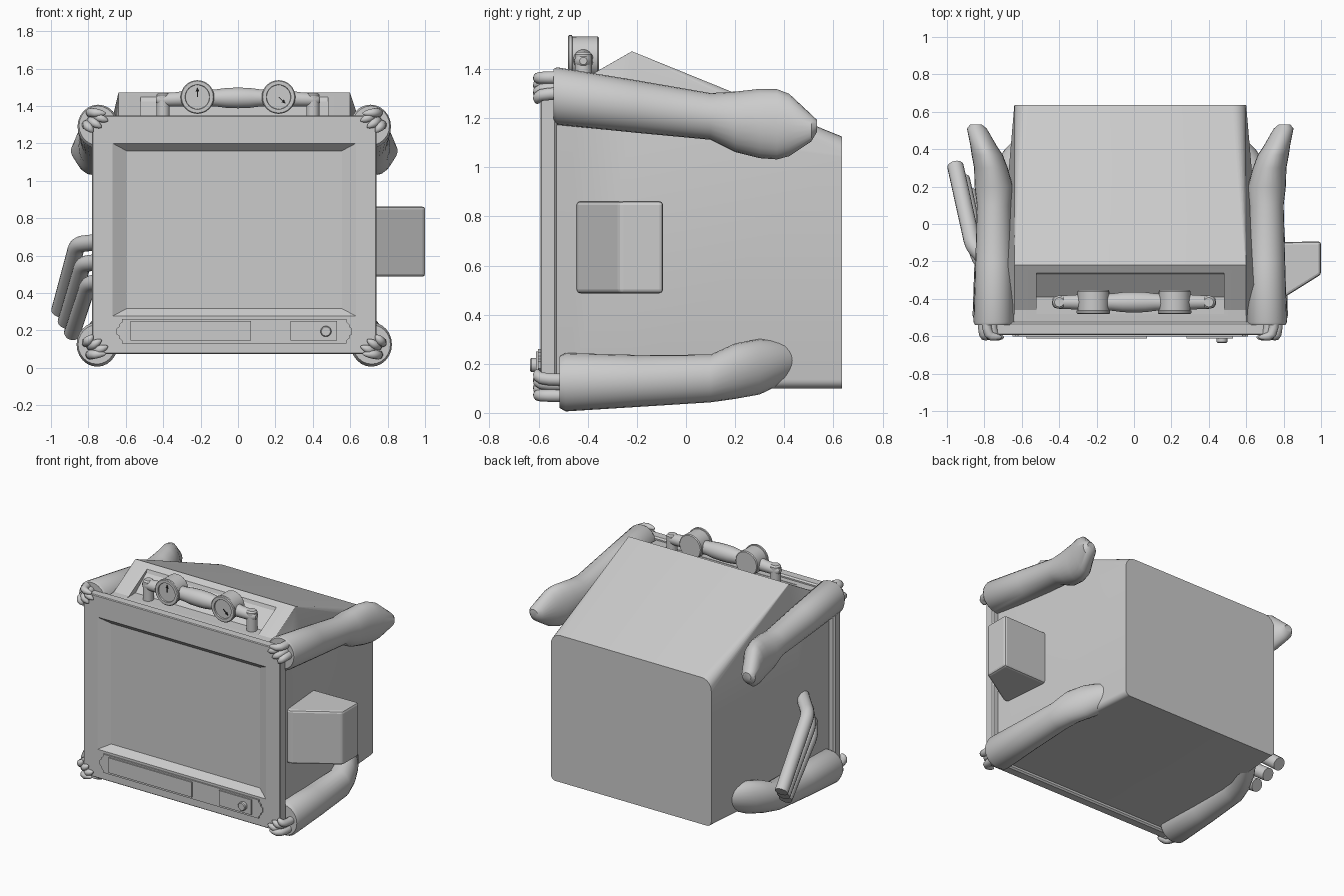
import bpy, bmesh
from math import sin, cos, pi, radians
from mathutils import Vector

if "Cube" in bpy.data.objects:
    bpy.data.objects.remove(bpy.data.objects["Cube"])

CX = -0.02  # symmetry plane of the cabinet


def finish(bm, name, smooth=None, bevel=0):
    bmesh.ops.recalc_face_normals(bm, faces=bm.faces)
    me = bpy.data.meshes.new(name)
    bm.to_mesh(me)
    bm.free()
    ob = bpy.data.objects.new(name, me)
    bpy.context.collection.objects.link(ob)
    if bevel:
        m = ob.modifiers.new("bevel", 'BEVEL')
        m.width, m.segments = bevel, 2
    if smooth:
        bpy.ops.object.select_all(action='DESELECT')
        bpy.context.view_layer.objects.active = ob
        ob.select_set(True)
        bpy.ops.object.shade_smooth_by_angle(angle=radians(smooth))
    return ob


def loft(name, rings, smooth=None, bevel=0):
    """Skin a list of equal-length point rings and cap both ends."""
    bm = bmesh.new()
    vs = [[bm.verts.new(p) for p in r] for r in rings]
    n = len(vs[0])
    for a, b in zip(vs, vs[1:]):
        for i in range(n):
            j = (i + 1) % n
            bm.faces.new((a[i], a[j], b[j], b[i]))
    bm.faces.new(vs[0])
    bm.faces.new(vs[-1])
    return finish(bm, name, smooth, bevel)


def tube(name, path, radii, n=16):
    """Round tube following a path, one radius per point."""
    pts = [Vector(p) for p in path]
    rings = []
    side = None
    for i, p in enumerate(pts):
        t = (pts[min(i + 1, len(pts) - 1)] - pts[max(i - 1, 0)]).normalized()
        if side is None:
            side = t.orthogonal()
        side = (side - t * side.dot(t)).normalized()
        up = t.cross(side)
        rings.append([p + radii[i] * (side * cos(2 * pi * k / n) + up * sin(2 * pi * k / n))
                      for k in range(n)])
    return loft(name, rings, 40)


def rect(x0, x1, z0, z1, y):
    return [(x0, y, z0), (x1, y, z0), (x1, y, z1), (x0, y, z1)]


def box(name, x0, x1, y0, y1, z0, z1, bevel=0):
    return loft(name, [rect(x0, x1, z0, z1, y0), rect(x0, x1, z0, z1, y1)], None, bevel)


def body_ring(y, zt, rt, zs, rb=.035, wt=0.62, zb=0.1, n=6):
    """Section of the cabinet: hood width wt on top, flared width wb below shoulder zs."""
    wb = .62 + .1 * (.635 - y) / 1.17
    pts = []
    for cx, cz, a0, r in ((wt - rt, zt - rt, 0, rt), (-wt + rt, zt - rt, 90, rt),
                          (-wb + rb, zb + rb, 180, rb), (wb - rb, zb + rb, 270, rb)):
        if a0 == 180:
            pts.append((CX - wb, y, zs))
        for k in range(n + 1):
            a = radians(a0 + 90 * k / n)
            pts.append((CX + cx + r * cos(a), y, cz + r * sin(a)))
    pts.append((CX + wb, y, zs))
    return pts


# Cabinet: flared sides, sloping hood, slanted front panel above a flat ledge
body = loft("cabinet", [body_ring(-0.535, 1.33, .005, 1.2), body_ring(-0.46, 1.335, .005, 1.19),
                        body_ring(-0.22, 1.472, .005, 1.16), body_ring(0.635, 1.125, .075, 1.04)], 20)
# Recess in the slanted panel
prof = [(-.26, 1.452), (-.27, 1.425), (-.39, 1.332), (-.48, 1.331), (-.5, 1.6), (-.26, 1.6)]
cut = loft("panel_cutter", [[(x, y, z) for y, z in prof] for x in (-.52, .48)])
cut.hide_render = True
cut.hide_set(True)
m = body.modifiers.new("recess", 'BOOLEAN')
m.object, m.operation, m.solver = cut, 'DIFFERENCE', 'EXACT'

# Front frame with recessed screen
loft("screen_frame", [rect(-.77, .73, .085, 1.34, -.525), rect(-.78, .74, .075, 1.35, -.535),
                      rect(-.78, .74, .075, 1.35, -.588), rect(-.775, .735, .08, 1.345, -.593),
                      rect(-.67, .63, .277, 1.2, -.593), rect(-.595, .555, .317, 1.16, -.55)])

# Control plate with scalloped ends, two inset plates and a knob
end = [(.6, .26), (.6, .245), (.615, .232), (.615, .22), (.63, .21), (.63, .18),
       (.615, .17), (.615, .158), (.6, .145), (.6, .13)]
outline = [(CX + u, z) for u, z in end] + [(CX - u, z) for u, z in reversed(end)]
loft("control_plate", [[(x, y, z) for x, z in outline] for y in (-.58, -.602)])
box("slot_plate", -.575, .07, -.611, -.6, .145, .25)
box("knob_plate", .28, .53, -.611, -.6, .145, .25)
tube("knob", [(.47, -.6, .195), (.47, -.63, .195), (.47, -.635, .195)], [.029, .029, .024], 20)

# Carry handle: swelling grip with rounded ends, resting on two posts
HY, HZ = -.418, 1.443
half = [(.0, HZ, .056), (.06, HZ, .054), (.12, HZ, .046), (.27, HZ - .003, .043), (.34, HZ - .008, .038),
        (.4, HZ - .01, .036), (.425, HZ - .01, .03), (.438, HZ - .01, .015)]
full = [(-u, z, r) for u, z, r in reversed(half)] + half[1:]
tube("handle", [(u, HY, z) for u, z, r in full], [r for u, z, r in full], 20)
dark = bpy.data.materials.new("needle_black")
dark.diffuse_color = (.01, .01, .01, 1)
dark.use_nodes = True
dark.node_tree.nodes["Principled BSDF"].inputs["Base Color"].default_value = dark.diffuse_color
for s in (-1, 1):
    tube("handle_post", [(s * .4, HY, z) for z in (1.32, 1.46, 1.47)], [.035, .035, .025], 20)
    # Gauge drum with rim and sunken dial
    gx, gz = s * .217, 1.448
    prof = [(-.354, .08), (-.36, .085), (-.45, .084), (-.462, .084), (-.464, .09),
            (-.476, .09), (-.481, .085), (-.481, .066), (-.472, .064)]
    loft("gauge", [[(gx + r * cos(2 * pi * k / 32), y, gz + r * sin(2 * pi * k / 32))
                    for k in range(32)] for y, r in prof], 30)
    # Arrow needle
    a = radians(90 if s < 0 else -43)
    arrow = [(0, -.002), (.03, -.002), (.03, -.01), (.052, 0), (.03, .01), (.03, .002), (0, .002)]
    nd = loft("gauge_needle", [[(gx + p * cos(a) - q * sin(a), y, gz + p * sin(a) + q * cos(a))
                                for p, q in arrow] for y in (-.471, -.476)])
    nd.data.materials.append(dark)


# Arms: sections across y as (u, y, z, radius_x, radius_z)
def arm(name, s, secs, n=24):
    loft(name, [[(CX + s * (u + rx * cos(2 * pi * k / n)), y, z + rz * sin(2 * pi * k / n))
                 for k in range(n)] for u, y, z, rx, rz in secs], 40)


upper = [(.73, -.54, 1.295, .1, .105), (.728, -.525, 1.29, .11, .117), (.728, -.2, 1.247, .1, .107),
         (.728, .1, 1.207, .092, .095), (.73, .2, 1.185, .102, .123), (.745, .3, 1.178, .09, .141),
         (.765, .37, 1.175, .083, .143), (.785, .42, 1.172, .07, .127), (.82, .51, 1.16, .053, .055),
         (.825, .533, 1.168, .03, .025)]
lower = [(.735, -.515, .125, .1, .105), (.733, -.49, .125, .11, .119), (.733, -.2, .13, .1, .106),
         (.725, .1, .14, .092, .097), (.7, .2, .17, .09, .113), (.65, .3, .188, .09, .113),
         (.59, .4, .208, .08, .085), (.54, .46, .22, .07, .06)]
# Fingers curl over the frame corner: root and tip offsets (u, z) from the hand centre
fingers = [((.03, .05), (-.055, .045)), ((0, .03), (-.065, .005)),
           ((.025, .005), (-.03, -.03)), ((.05, -.015), (.015, -.055))]
for s in (-1, 1):
    side = "right" if s > 0 else "left"
    arm("upper_arm_" + side, s, upper)
    arm("lower_arm_" + side, s, lower)
    for level, cz, v in (("upper", 1.315, 1), ("lower", .12, -1)):
        for (u0, z0), (u1, z1) in fingers:
            def P(t, y):
                return (CX + s * (.74 + u0 + (u1 - u0) * t), y, cz + v * (z0 + (z1 - z0) * t))
            tube(f"finger_{level}_{side}",
                 [P(0, -.5), P(.04, -.555), P(.15, -.588), P(.35, -.601), P(.6, -.604),
                  P(.85, -.605), P(1, -.605)],
                 [.026, .026, .025, .023, .019, .012, .003], 12)

# Side box with angled front
plan = [(.63, -.1), (1.0, -.093), (1.0, -.27), (.72, -.445), (.63, -.445)]
loft("side_box", [[(x, y, z) for x, y in plan] for z in (.487, .862)], None, .015)

# Three bent pipes on the left side
for i in range(3):
    bx, by, bz = -.86 + .03 * i, -.12 - .06 * i, .66 - .105 * i
    ex, ey, ez = -.955 + .034 * i, .31 - .07 * i, .305 - .06 * i
    A, B, C = Vector((-.6, by - .27, bz + .03)), Vector((bx, by, bz)), Vector((ex, ey, ez))
    p, q = B + (A - B).normalized() * .045, B + (C - B).normalized() * .045
    bend = [p * (1 - t) ** 2 + B * 2 * t * (1 - t) + q * t * t for t in (0, .25, .5, .75, 1)]
    tube("side_pipe", [A] + bend + [C], [.044] * 7, 16)
